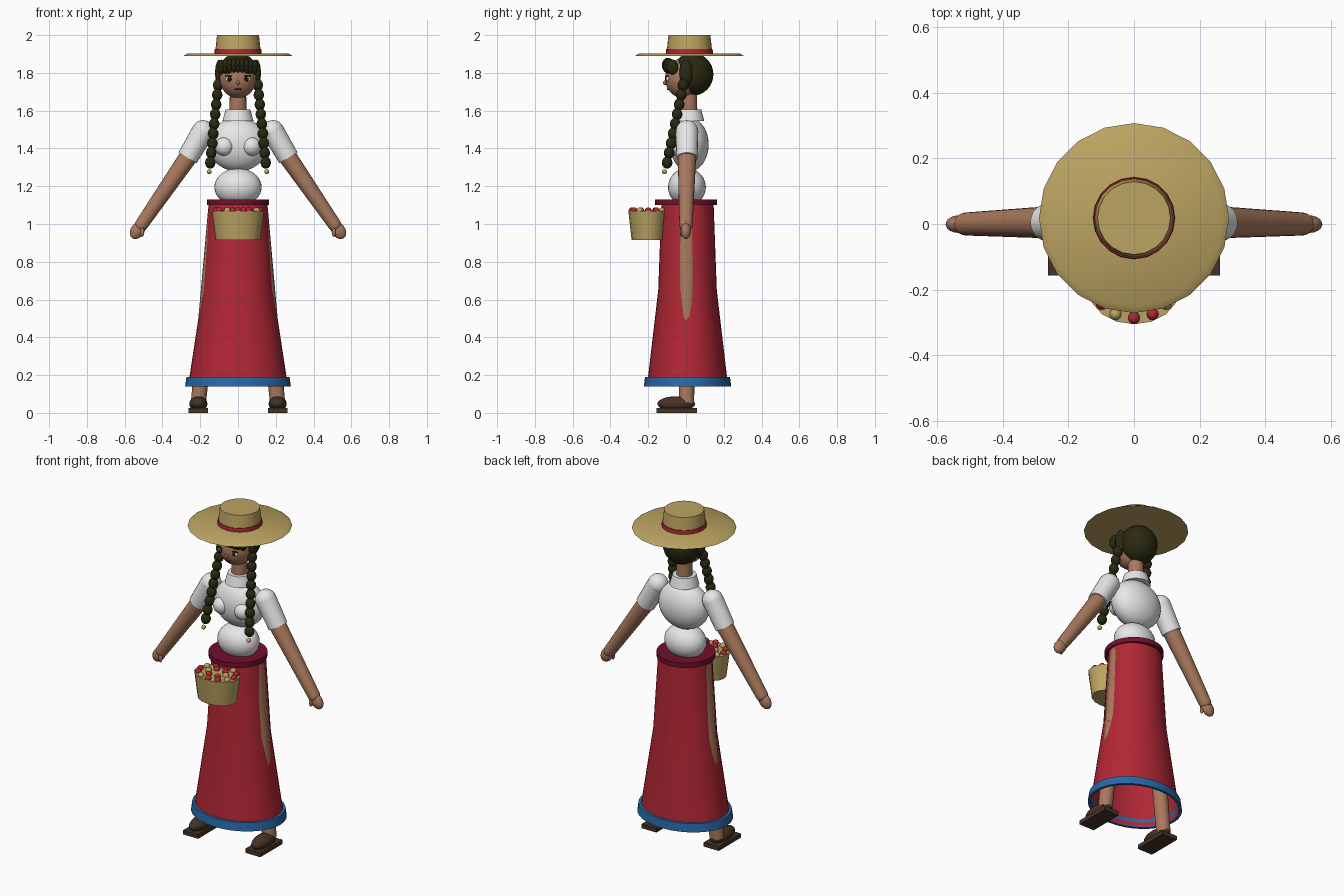
import bpy, bmesh, math
from mathutils import Vector, Matrix

if "Cube" in bpy.data.objects:
    bpy.data.objects.remove(bpy.data.objects["Cube"])


def material(name, r, g, b):
    m = bpy.data.materials.new(name)
    m.use_nodes = True
    m.diffuse_color = (r, g, b, 1)
    bsdf = m.node_tree.nodes["Principled BSDF"]
    bsdf.inputs["Base Color"].default_value = (r, g, b, 1)
    bsdf.inputs["Roughness"].default_value = 0.8
    return m


SKIN = material("skin", .40, .19, .11)
HAIR = material("dark hair", .022, .022, .006)
WHITE = material("white cloth", .80, .80, .80)
STRAW = material("straw", .50, .37, .12)
RED = material("red cloth", .44, .02, .035)
CRIMSON = material("crimson waistband", .17, .005, .025)
BLUE = material("blue hem", .02, .14, .40)
LEATHER = material("brown leather", .06, .032, .02)
BLACK = material("eye black", .01, .008, .006)


def finish(name, bm, mat, angle=35):
    bmesh.ops.recalc_face_normals(bm, faces=bm.faces)
    mesh = bpy.data.meshes.new(name)
    bm.to_mesh(mesh)
    bm.free()
    mesh.materials.append(mat)
    ob = bpy.data.objects.new(name, mesh)
    bpy.context.collection.objects.link(ob)
    bpy.ops.object.select_all(action='DESELECT')
    ob.select_set(True)
    bpy.context.view_layer.objects.active = ob
    bpy.ops.object.shade_smooth_by_angle(angle=math.radians(angle))
    return ob


def ellipsoid(name, loc, size, mat, axis=(0, 0, 1), seg=20):
    rot = Vector(axis).to_track_quat('Z', 'Y').to_matrix().to_4x4()
    bm = bmesh.new()
    bmesh.ops.create_uvsphere(bm, u_segments=seg, v_segments=seg // 2 + 2, radius=1,
                              matrix=Matrix.Translation(loc) @ rot @ Matrix.Diagonal((*size, 1)))
    return finish(name, bm, mat, 50)


def limb(name, a, b, ra, rb, mat, seg=20):
    a, b = Vector(a), Vector(b)
    rot = (b - a).to_track_quat('Z', 'Y').to_matrix().to_4x4()
    bm = bmesh.new()
    bmesh.ops.create_cone(bm, cap_ends=True, segments=seg, radius1=ra, radius2=rb,
                          depth=(b - a).length, matrix=Matrix.Translation((a + b) / 2) @ rot)
    return finish(name, bm, mat)


def loft(name, rings, mat, y=0.0, seg=32, caps=False, closed=False):
    """Stack of elliptical rings (z, rx, ry) joined by quads."""
    bm = bmesh.new()
    rows = []
    for z, rx, ry in rings:
        rows.append([bm.verts.new((rx * math.sin(t), y + ry * math.cos(t), z))
                     for t in (2 * math.pi * i / seg for i in range(seg))])
    pairs = list(zip(rows, rows[1:]))
    if closed:
        pairs.append((rows[-1], rows[0]))
    for lo, hi in pairs:
        for i in range(seg):
            j = (i + 1) % seg
            bm.faces.new((lo[i], lo[j], hi[j], hi[i]))
    if caps:
        bm.faces.new(rows[0])
        bm.faces.new(rows[-1])
    return finish(name, bm, mat)


# Hat
HY = .018
loft("hat_brim", [(1.889, .289, .289), (1.903, .268, .268)], STRAW, HY, 20, caps=True)
loft("hat_crown", [(1.90, .122, .122), (2.0, .111, .111)], STRAW, HY, 20, caps=True)
loft("hat_band", [(1.90, .125, .125), (1.926, .123, .123)], RED, HY, 20, caps=True)

# Head and hair
ellipsoid("face", (0, -.015, 1.772), (.098, .096, .105), SKIN, seg=28)
ellipsoid("hair_cap", (0, .034, 1.792), (.107, .111, .113), HAIR, seg=28)
limb("neck", (0, .015, 1.58), (0, .015, 1.72), .045, .043, SKIN)
ellipsoid("nose", (0, -.111, 1.748), (.008, .010, .012), SKIN, seg=12)
ellipsoid("mouth", (0, -.095, 1.714), (.02, .006, .005), CRIMSON, seg=12)
for i in range(9):
    x = -.088 + .022 * i
    ellipsoid(f"fringe_lock_{i}", (x, -.098 + 3.5 * x * x, 1.84 - 1.2 * x * x),
              (.017, .030, .040), HAIR, seg=12)

# Blouse
ellipsoid("blouse_chest", (0, .018, 1.42), (.158, .102, .142), WHITE, seg=32)
ellipsoid("blouse_waist", (0, .005, 1.195), (.125, .1, .1), WHITE, seg=32)
loft("collar", [(1.545, .082, .082), (1.605, .066, .066)], WHITE, .015, caps=True)

# Skirt, open below
SY = .008
loft("skirt", [(.145, .262, .213), (.19, .257, .209), (.65, .187, .155), (1.11, .155, .138)], RED, SY)
loft("skirt_hem", [(.14, .264, .215), (.14, .28, .231), (.19, .273, .225), (.19, .256, .208)],
     BLUE, SY, closed=True)
loft("waistband", [(1.10, .163, .163), (1.13, .163, .163)], CRIMSON, 0, caps=True)

# Parts on both sides
for s, side in ((1, "left"), (-1, "right")):
    ellipsoid(f"{side}_bust", (s * .072, -.052, 1.41), (.05, .05, .05), WHITE)
    ellipsoid(f"{side}_ear", (s * .103, .01, 1.78), (.014, .018, .03), SKIN, seg=12)
    # Eye: white, iris, glint and brow
    ellipsoid(f"{side}_eye_white", (s * .046, -.097, 1.768), (.021, .009, .014), WHITE, seg=16)
    ellipsoid(f"{side}_iris", (s * .046, -.101, 1.768), (.012, .009, .013), BLACK, seg=16)
    ellipsoid(f"{side}_eye_glint", (s * .046 + .004, -.109, 1.773), (.003, .002, .003), WHITE, seg=8)
    ellipsoid(f"{side}_lash", (s * .047, -.099, 1.784), (.023, .008, .003), BLACK, seg=12)
    ellipsoid(f"{side}_brow", (s * .047, -.093, 1.801), (.022, .008, .004), HAIR, seg=12)

    # Braid of beads, ending in a gold bauble
    ellipsoid(f"{side}_braid_root", (s * .1, 0, 1.80), (.022, .035, .07), HAIR, seg=14)
    top, end = Vector((s * .105, -.015, 1.735)), Vector((s * .147, -.1, 1.325))
    for i in range(9):
        ellipsoid(f"{side}_braid_{i}", top.lerp(end, i / 8), (.028, .028, .032), HAIR, seg=14)
    ellipsoid(f"{side}_braid_bauble", (s * .152, -.114, 1.277), (.013, .013, .013), STRAW, seg=12)

    # Sleeve, arm and hand
    shoulder, cuff = Vector((s * .185, .005, 1.49)), Vector((s * .267, .005, 1.35))
    wrist = Vector((s * .512, 0, .995))
    way = (wrist - cuff).normalized()
    ellipsoid(f"{side}_shoulder", shoulder, (.06, .06, .06), WHITE)
    limb(f"{side}_sleeve", shoulder, cuff, .06, .056, WHITE)
    limb(f"{side}_arm", cuff - way * .02, wrist, .049, .035, SKIN)
    ellipsoid(f"{side}_wrist", wrist, (.035, .035, .035), SKIN)
    ellipsoid(f"{side}_hand", wrist + way * .035, (.027, .036, .05), SKIN, axis=way)
    ellipsoid(f"{side}_thumb", wrist + Vector((-s * .005, -.022, -.035)), (.011, .011, .028), SKIN, seg=12)

    # Leg, reaching just past the skirt at the hip
    knee = (s * .155, .005, .6)
    limb(f"{side}_thigh", (s * .085, .005, 1.08), knee, .073, .046, SKIN)
    ellipsoid(f"{side}_knee", knee, (.046, .046, .046), SKIN)
    limb(f"{side}_shin", knee, (s * .21, .003, .05), .046, .040, SKIN)

    # Sandal
    bm = bmesh.new()
    bmesh.ops.create_cube(bm, size=1, matrix=Matrix.Translation((s * .21, -.05, .0125))
                          @ Matrix.Diagonal((.102, .214, .025, 1)))
    finish(f"{side}_sole", bm, LEATHER)
    ellipsoid(f"{side}_shoe_upper", (s * .21, -.052, .048), (.048, .1, .04), LEATHER)

# Basket with fruit
BY = -.2
loft("basket", [(.915, .118, .088), (1.068, .138, .105)], STRAW, BY, 16, caps=True)
for ring, (count, reach) in enumerate(((12, .82), (6, .42))):
    for i in range(count):
        t = 2 * math.pi * (i + .5 * ring) / count
        ellipsoid(f"fruit_{ring}_{i}", (.138 * reach * math.sin(t), BY + .105 * reach * math.cos(t), 1.07),
                  (.018, .018, .018), STRAW if i % 3 == 1 else RED, seg=12)
